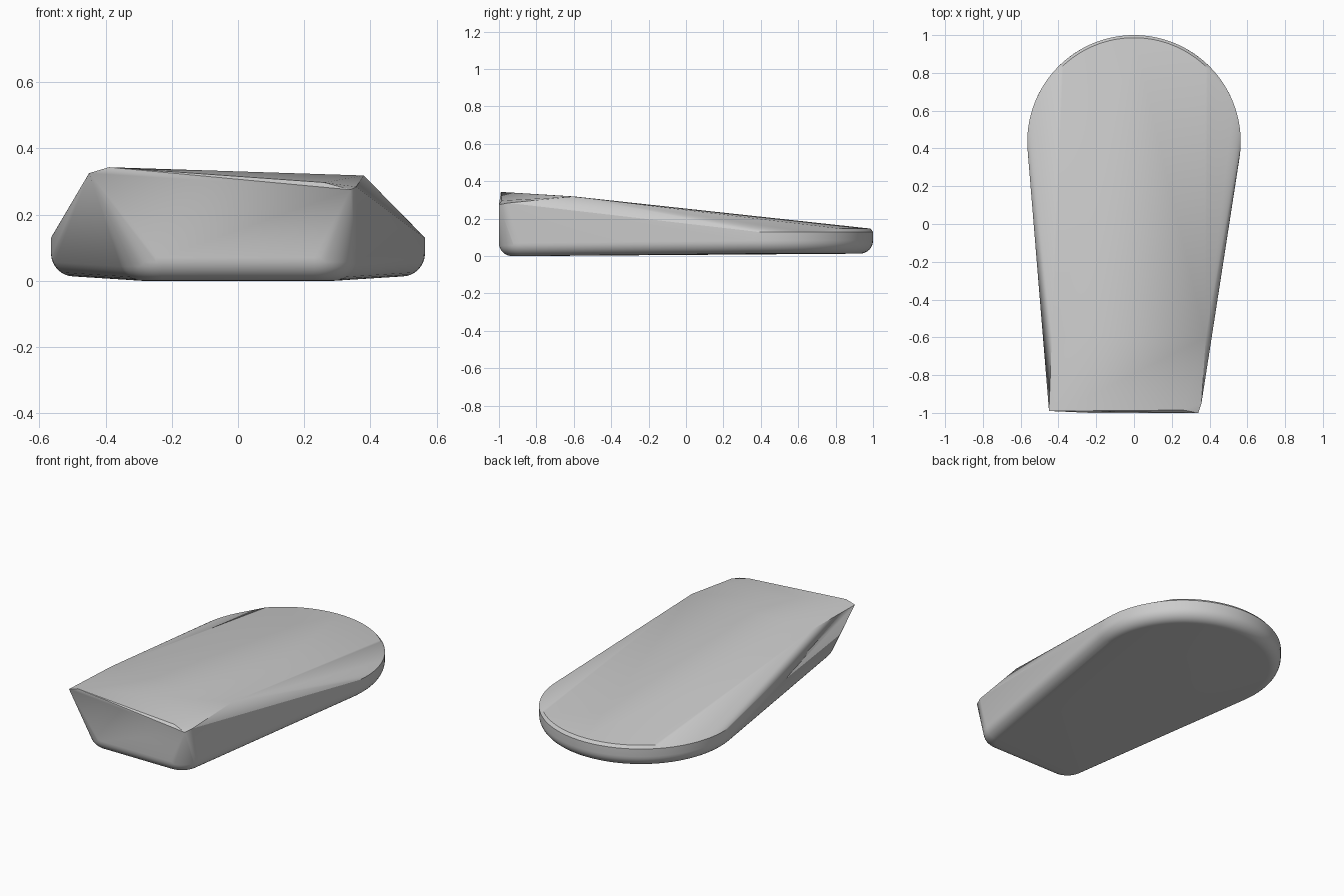
import bpy, bmesh
from math import sin, cos, pi, asin, radians

if "Cube" in bpy.data.objects:
    bpy.data.objects.remove(bpy.data.objects["Cube"])

points = []


def rounded_rim(cx, cy, radius, fillet, z0, a0, a1, steps):
    """Arc in plan whose lower edge is rolled under with a fillet."""
    for i in range(steps + 1):
        a = a0 + (a1 - a0) * i / steps
        for j in range(9):
            b = pi / 2 * j / 8
            r = radius - fillet * (1 - sin(b))
            z = z0 + fillet * (1 - cos(b))
            points.append((cx + r * cos(a), cy + r * sin(a), z))


# Round end: rolled lower edge, upright rim and slightly inset lip
R, CY = 0.565, 0.435
rounded_rim(0, CY, R, 0.07, 0.013, -0.2, pi + 0.2, 72)
for i in range(73):
    a = -0.1 + (pi + 0.2) * i / 72
    points.append((R * cos(a), CY + R * sin(a), 0.13))
half = asin(0.39 / 0.55)
for i in range(41):
    a = pi / 2 - half + 2 * half * i / 40
    points.append((0.551 * cos(a), CY + 0.551 * sin(a), 0.147))

# Narrow end: two rounded lower corners
rounded_rim(0.23, -0.87, 0.13, 0.07, 0.0, -pi / 2, 0.15, 12)
rounded_rim(-0.23, -0.87, 0.13, 0.07, 0.0, pi - 0.15, pi * 1.5, 12)

# Raised, slightly skewed top corners
points += [(-0.45, -0.99, 0.325), (-0.39, -0.99, 0.343),
           (-0.435, -0.6, 0.319), (0.38, -0.6, 0.318),
           (0.26, -0.985, 0.297), (0.34, -1.0, 0.275), (0.357, -0.95, 0.284)]

# Wedge body is the skin stretched over these profiles
bm = bmesh.new()
for p in points:
    bm.verts.new(p)
bmesh.ops.remove_doubles(bm, verts=bm.verts, dist=0.0005)
bmesh.ops.convex_hull(bm, input=bm.verts)
bmesh.ops.delete(bm, geom=[v for v in bm.verts if not v.link_faces], context='VERTS')
bmesh.ops.recalc_face_normals(bm, faces=bm.faces)
mesh = bpy.data.meshes.new("wedge_body")
bm.to_mesh(mesh)
bm.free()
body = bpy.data.objects.new("wedge_body", mesh)
bpy.context.collection.objects.link(body)
bpy.context.view_layer.objects.active = body
body.select_set(True)
bpy.ops.object.shade_smooth_by_angle(angle=radians(20))
